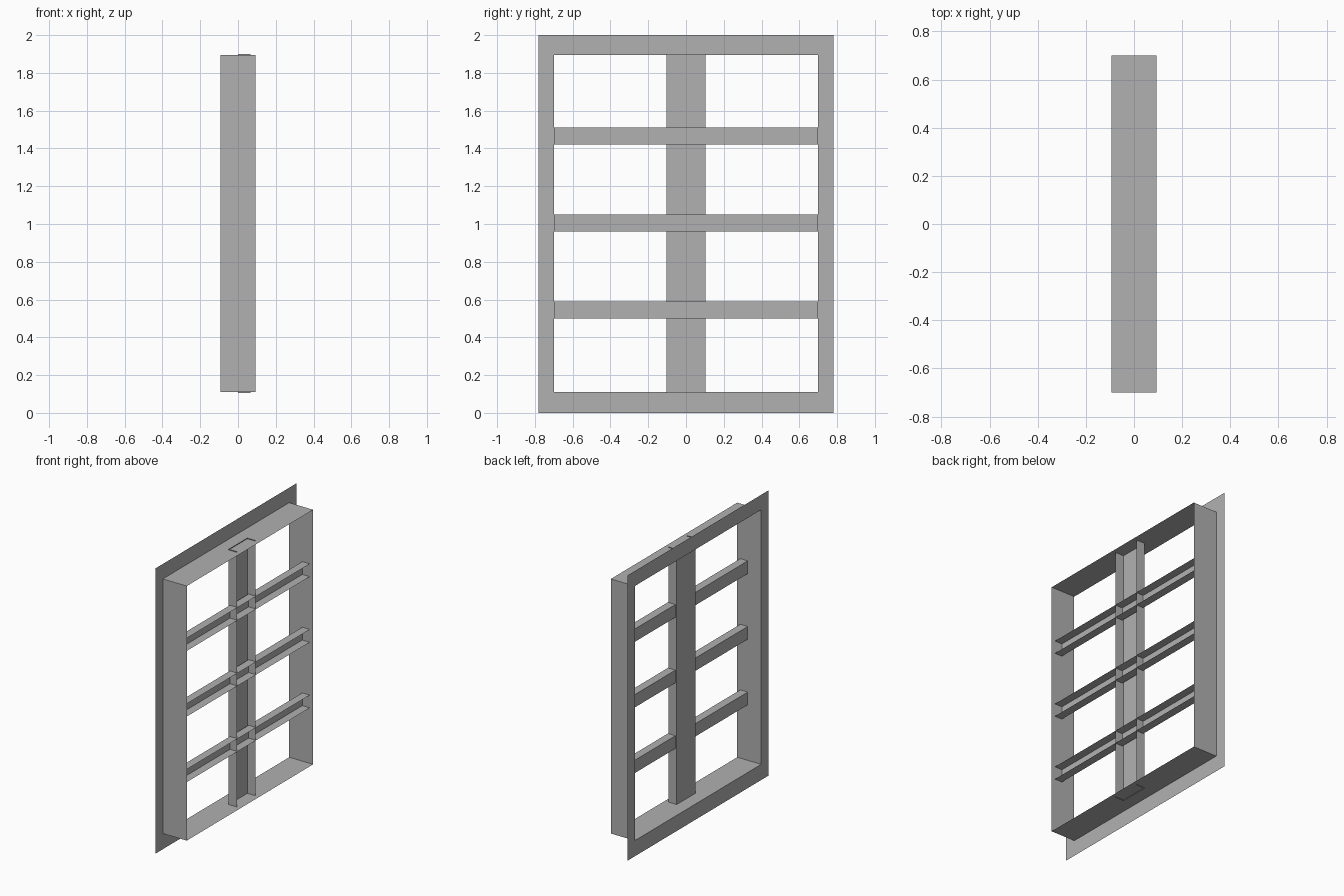
import bpy
import bmesh
from mathutils import Vector

cube = bpy.data.objects.get("Cube")
if cube:
    bpy.data.objects.remove(cube, do_unlink=True)

GREY = (0.44, 0.44, 0.44, 1.0)
metal = bpy.data.materials.new("grey_metal")
metal.use_nodes = True
metal.diffuse_color = GREY
metal.node_tree.nodes["Principled BSDF"].inputs["Base Color"].default_value = GREY

BACK, FRONT = -0.093, 0.093          # depth of the frame along x
HALF_W, LOW, HIGH = 0.70, 0.11, 1.895  # opening of the frame


def rectangle(x, half, low, high):
    """Corners of an upright rectangle facing along x."""
    return [Vector((x, y, z)) for y, z in
            ((-half, low), (half, low), (half, high), (-half, high))]


def add_sheet(name, start, end, closed=False):
    """Thin sheet spanning two matching rows of points."""
    bm = bmesh.new()
    a = [bm.verts.new(p) for p in start]
    b = [bm.verts.new(p) for p in end]
    count = len(a)
    for i in range(count if closed else count - 1):
        j = (i + 1) % count
        bm.faces.new((a[i], a[j], b[j], b[i]))
    mesh = bpy.data.meshes.new(name)
    bm.to_mesh(mesh)
    bm.free()
    mesh.materials.append(metal)
    obj = bpy.data.objects.new(name, mesh)
    bpy.context.collection.objects.link(obj)
    return obj


def extrude_sheet(name, profile, direction, closed=False):
    start = [Vector(p) for p in profile]
    return add_sheet(name, start, [p + Vector(direction) for p in start], closed)


# Four walls of the frame
extrude_sheet("frame_walls", rectangle(BACK, HALF_W, LOW, HIGH),
              (FRONT - BACK, 0, 0), closed=True)

# Flat mounting border around the opening
add_sheet("border_flange", rectangle(BACK, HALF_W, LOW, HIGH),
          rectangle(BACK, 0.78, 0, 2), closed=True)

# Upright channel, open towards +x
bottom, top, web, lip, half = 0.105, 1.9, 0.0, 0.065, 0.103
extrude_sheet("centre_post",
              [(lip, half, bottom), (web, half, bottom),
               (web, -half, bottom), (lip, -half, bottom)],
              (0, 0, top - bottom))

# Horizontal channels, open towards +x
web, lip, height, reach = 0.01, 0.068, 0.09, 0.698
for name, z in (("lower_bar", 0.5), ("middle_bar", 0.96), ("upper_bar", 1.42)):
    extrude_sheet(name,
                  [(lip, -reach, z), (web, -reach, z),
                   (web, -reach, z + height), (lip, -reach, z + height)],
                  (0, 2 * reach, 0))
